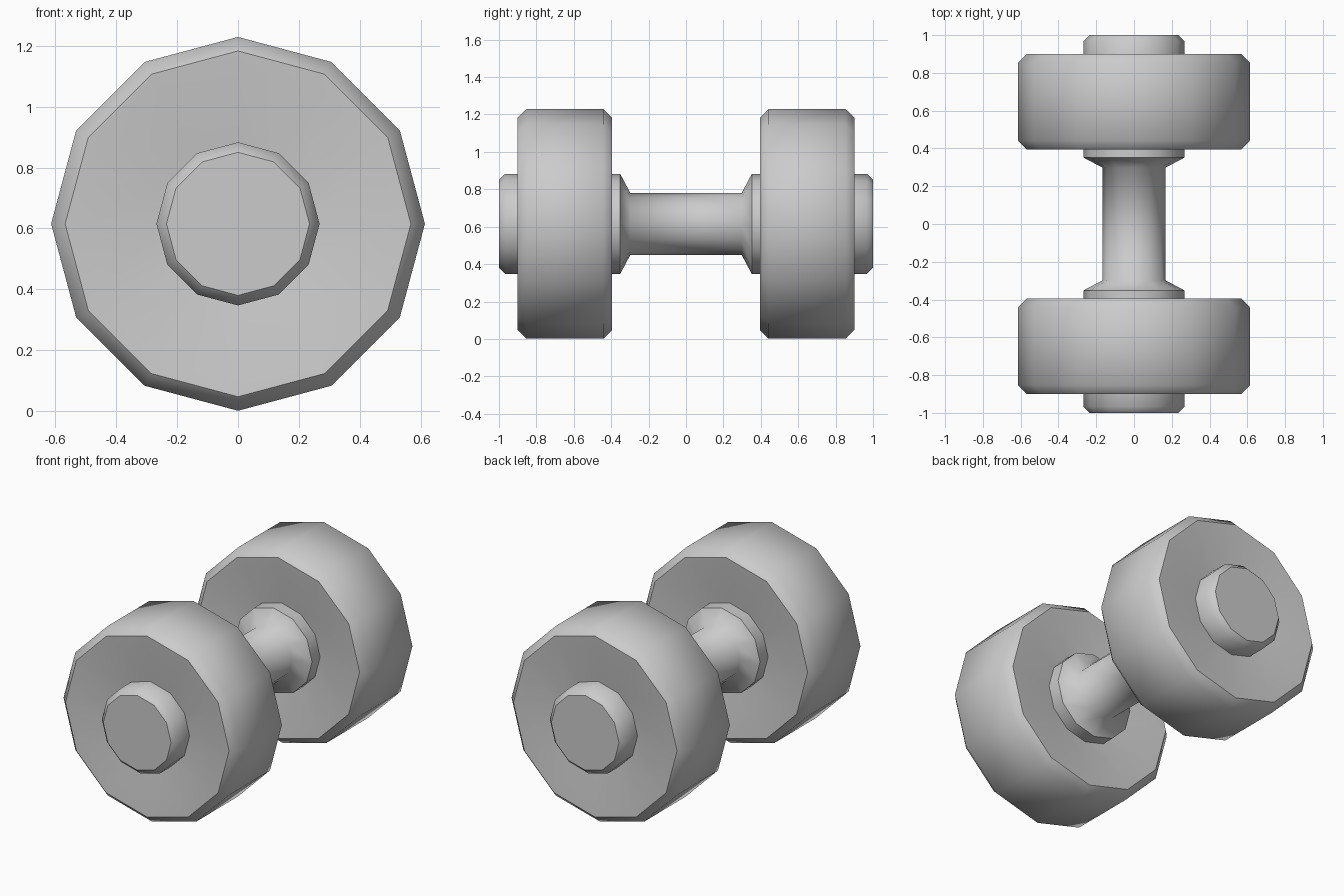
import bpy, bmesh, math

if "Cube" in bpy.data.objects:
    bpy.data.objects.remove(bpy.data.objects["Cube"])

SIDES = 12
CZ = 0.615


def lathe(name, profile, sharp_rings=(), side=1):
    """Revolve (radius, y) points about the dumbbell's long axis."""
    bm = bmesh.new()
    rings = []
    for r, y in profile:
        if r == 0:
            rings.append([bm.verts.new((0, y * side, CZ))])
            continue
        ring = []
        for k in range(SIDES):
            a = 2 * math.pi * k / SIDES
            ring.append(bm.verts.new((r * math.cos(a), y * side, CZ + r * math.sin(a))))
        rings.append(ring)
    for a, b in zip(rings, rings[1:]):
        for k in range(SIDES):
            n = (k + 1) % SIDES
            if len(a) == 1:
                bm.faces.new((a[0], b[n], b[k]))
            else:
                bm.faces.new((a[k], a[n], b[n], b[k]))
    if side < 0:
        bmesh.ops.reverse_faces(bm, faces=bm.faces[:])
    for f in bm.faces:
        f.smooth = True
    for i in sharp_rings:
        for k in range(SIDES):
            bm.edges.get((rings[i][k], rings[i][(k + 1) % SIDES])).smooth = False
    mesh = bpy.data.meshes.new(name)
    bm.to_mesh(mesh)
    bm.free()
    obj = bpy.data.objects.new(name, mesh)
    bpy.context.collection.objects.link(obj)
    return obj


# Chamfered weight with dished faces, and the end cap on its outer side
weight = [(0.26, 0.862), (0.515, 0.895), (0.568, 0.9), (0.614, 0.853),
          (0.614, 0.442), (0.568, 0.395), (0.515, 0.4), (0.26, 0.433)]
cap = [(0, 1.0), (0.235, 1.0), (0.268, 0.967), (0.268, 0.84)]
for label, side in (("front", -1), ("back", 1)):
    lathe(label + "_weight", weight, (2, 5), side)
    lathe(label + "_end_cap", cap, (1,), side)

# Grip bar flaring into a collar at each end
half = [(0.268, 0.45), (0.268, 0.352), (0.166, 0.298)]
lathe("grip", half + [(r, -y) for r, y in reversed(half)], (1, 4))
